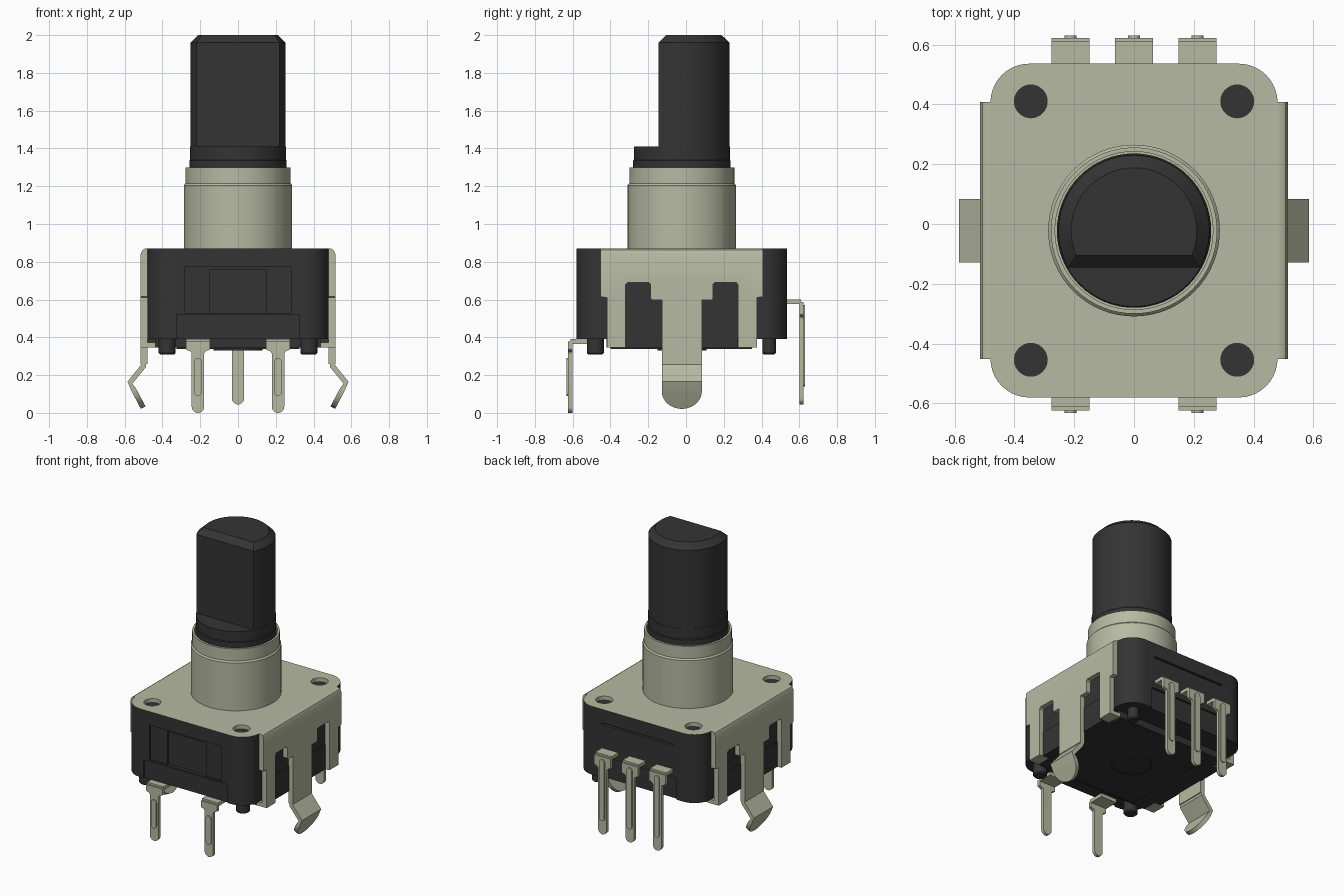
import bpy, bmesh, math

if "Cube" in bpy.data.objects:
    bpy.data.objects.remove(bpy.data.objects["Cube"], do_unlink=True)

CY = -0.022  # depth axis of the body and shaft


def material(name, col):
    m = bpy.data.materials.new(name)
    m.use_nodes = True
    m.diffuse_color = (*col, 1)
    b = next(n for n in m.node_tree.nodes if n.type == 'BSDF_PRINCIPLED')
    b.inputs["Base Color"].default_value = (*col, 1)
    b.inputs["Roughness"].default_value = 0.6
    return m


METAL = material("pale metal", (0.47, 0.49, 0.36))
BLACK = material("black plastic", (0.034, 0.034, 0.035))


# ---- loops of points and solids lofted between them ----
def circle(r, z, x=0, y=CY, n=64):
    return [(x + r * math.cos(2 * math.pi * i / n), y + r * math.sin(2 * math.pi * i / n), z) for i in range(n)]


def d_loop(r, flat, z, n=56):
    """Circle cut straight at y = flat (relative to the axis)."""
    a0 = math.asin(flat / r)
    span = math.pi - 2 * a0
    return [(r * math.cos(a0 + span * i / n), CY + r * math.sin(a0 + span * i / n), z) for i in range(n + 1)]


def rounded(hx, hy, r, z, n=10):
    pts = []
    for k, (sx, sy) in enumerate([(1, 1), (-1, 1), (-1, -1), (1, -1)]):
        for i in range(n + 1):
            a = math.pi / 2 * (k + i / n)
            pts.append((sx * (hx - r) + r * math.cos(a), CY + sy * (hy - r) + r * math.sin(a), z))
    return pts


def box(x0, x1, y0, y1, z0, z1):
    return [[(x0, y0, z), (x1, y0, z), (x1, y1, z), (x0, y1, z)] for z in (z0, z1)]


def part(name, mat, *solids):
    bm = bmesh.new()
    for loops in solids:
        rings = [[bm.verts.new(p) for p in loop] for loop in loops]
        n = len(rings[0])
        for a, b in zip(rings, rings[1:]):
            for i in range(n):
                j = (i + 1) % n
                bm.faces.new((a[i], a[j], b[j], b[i]))
        bm.faces.new(rings[0][::-1])
        bm.faces.new(rings[-1])
    bmesh.ops.recalc_face_normals(bm, faces=bm.faces)
    me = bpy.data.meshes.new(name)
    bm.to_mesh(me)
    bm.free()
    ob = bpy.data.objects.new(name, me)
    bpy.context.collection.objects.link(ob)
    me.materials.append(mat)
    return ob


def activate(ob):
    bpy.ops.object.select_all(action='DESELECT')
    ob.select_set(True)
    bpy.context.view_layer.objects.active = ob


def cut(ob, *cutters):
    for c in cutters:
        m = ob.modifiers.new("cut", 'BOOLEAN')
        m.operation, m.object, m.solver = 'DIFFERENCE', c, 'EXACT'
        activate(ob)
        bpy.ops.object.modifier_apply(modifier=m.name)
        bpy.data.objects.remove(c, do_unlink=True)


def smooth(ob):
    activate(ob)
    bpy.ops.object.shade_smooth_by_angle(angle=math.radians(30))


# ---- plastic housing with front recesses and back groove ----
housing = part("housing", BLACK, [rounded(.48, .558, .13, z) for z in (.392, .842)])
cut(housing,
    part("cut_panel", BLACK, box(-.28, .28, -.7, -.566, .53, .775)),
    part("cut_center", BLACK, box(-.148, .148, -.7, -.556, .53, .76)),
    part("cut_lower", BLACK, box(-.325, .325, -.7, -.57, .3, .52)),
    part("cut_groove", BLACK, box(-.28, .28, .515, .7, .762, .775)),
    part("cut_back", BLACK, box(-.3, .3, .522, .7, .3, .54)))
smooth(housing)

# ---- base under the housing ----
smooth(part("base", BLACK,
            box(-.44, .44, -.42, .372, .345, .45),
            box(-.486, .486, -.32, .272, .346, .52),
            box(-.325, .325, -.40, .35, .337, .40)))
smooth(part("base_ring", BLACK,
            [circle(.13, .34), circle(.13, .331), circle(.115, .331), circle(.115, .335),
             circle(.055, .335), circle(.055, .331)]))
for i, (x, y, r) in enumerate([(.375, -.48, .045), (-.375, -.48, .045), (.375, .44, .036)]):
    smooth(part(f"locating_peg_{i + 1}", BLACK,
                [circle(r, .42, x, y, 24), circle(r, .318, x, y, 24), circle(r - .007, .31, x, y, 24)]))

# ---- metal cover plate with four holes and a black outer edge ----
plate = part("cover_plate", METAL, [rounded(.48, .558, .13, z) for z in (.842, .87)])
plate.data.materials.append(BLACK)
for f in plate.data.polygons:
    f.material_index = 1 if abs(f.normal.z) < .5 else 0
cut(plate, *[part("cut_hole", METAL, [circle(.055, z, x, CY + s, 32) for z in (.8, .9)])
             for x in (-.345, .345) for s in (-.432, .432)])
smooth(plate)

# ---- threaded collar and shaft ----
smooth(part("collar", METAL,
            [circle(.287, .86), circle(.287, 1.205), circle(.278, 1.215), circle(.278, 1.3),
             circle(.264, 1.3), circle(.264, 1.2)]))
smooth(part("shaft", BLACK,
            [circle(.258, 1.1), circle(.258, 1.335), circle(.254, 1.34), circle(.254, 1.41)],
            [d_loop(.252, -.123, 1.4), d_loop(.252, -.123, 1.96), d_loop(.21, -.083, 2.0)]))

# ---- side brackets: slotted wall, folded feet and spring tab ----
half = [(.43, .87), (.43, .615), (.397, .61), (.397, .345), (.297, .345), (.297, .68), (.287, .69),
        (.175, .69), (.165, .68), (.165, .605), (.158, .598), (.106, .598), (.106, .26)]
outline = half + [(-u, z) for u, z in reversed(half)]


def tab_rows():
    rows = [(.499, .28, .106), (.499, .25, .106), (.572, .16, .106)]
    for i in range(11):
        t = i / 10
        t = .3 + .7 * math.sin(t * math.pi / 2)
        w = .106 * math.sqrt(max(0.004, 1 - ((t - .3) / .7) ** 2))
        rows.append((.572 - .070 * t, .16 - .132 * t, w))
    return rows


def strip(rows, t=.014):
    """Thick strip: one four-cornered loop per row."""
    loops = []
    for i, (x, z, w) in enumerate(rows):
        a, b = rows[max(i - 1, 0)], rows[min(i + 1, len(rows) - 1)]
        dx, dz = b[0] - a[0], b[1] - a[1]
        d = math.hypot(dx, dz)
        nx, nz = -dz / d * t, dx / d * t
        loops.append([(x + nx, CY - w, z + nz), (x + nx, CY + w, z + nz),
                      (x - nx, CY + w, z - nz), (x - nx, CY - w, z - nz)])
    return loops


def flip(loops, s):
    return [[(s * x, y, z) for x, y, z in loop] for loop in loops]


for side, s in (("left", 1), ("right", -1)):
    wall = [[(x, CY + u, min(z, top)) for u, z in outline]
            for x, top in ((.479, .87), (.492, .87), (.506, .862), (.515, .842))]
    feet = [box(.43, .512, CY + a, CY + b, .345, .372) for a, b in ((-.397, -.297), (.297, .397))]
    smooth(part(f"{side}_bracket", METAL, *[flip(g, s) for g in [wall, strip(tab_rows())] + feet]))


# ---- terminal pins ----
def pin(name, x, y_in, y_out, top, tip, head_z, rib):
    s = 1 if y_out > 0 else -1
    r = .033
    prof = [(.063, top - .012), (.063, head_z), (r + .006, head_z - .01), (r, head_z - .02)]
    prof += [(r * math.cos(a), tip + r - r * math.sin(a)) for a in (i * math.pi / 16 for i in range(9))]
    prof += [(-u, z) for u, z in reversed(prof[:-1])]
    blade = [[(x + u, y, z) for u, z in prof] for y in (y_out, y_out - s * .022)]
    cap = []
    for k, z in ((0, rib[1]), (1, rib[0])):
        for i in range(9):
            a = math.pi * (k + i / 8)
            cap.append((.02 * math.cos(a), z + .02 * math.sin(a)))
    ridge = [[(x + u, y, z) for u, z in cap] for y in (y_out - s * .005, y_out + s * .008)]
    y0, y1 = sorted((y_in, y_out - s * .012))
    arm = box(x - .063, x + .063, y0, y1, top - .024, top)
    smooth(part(name, METAL, blade, ridge, arm))


for i, x in enumerate((-.212, .212)):
    pin(f"front_pin_{i + 1}", x, -.5, -.624, .39, 0, .335, (.11, .27))
for i, x in enumerate((-.212, 0, .212)):
    pin(f"back_pin_{i + 1}", x, .5, .622, .6, .045, .52, (.16, .55))
